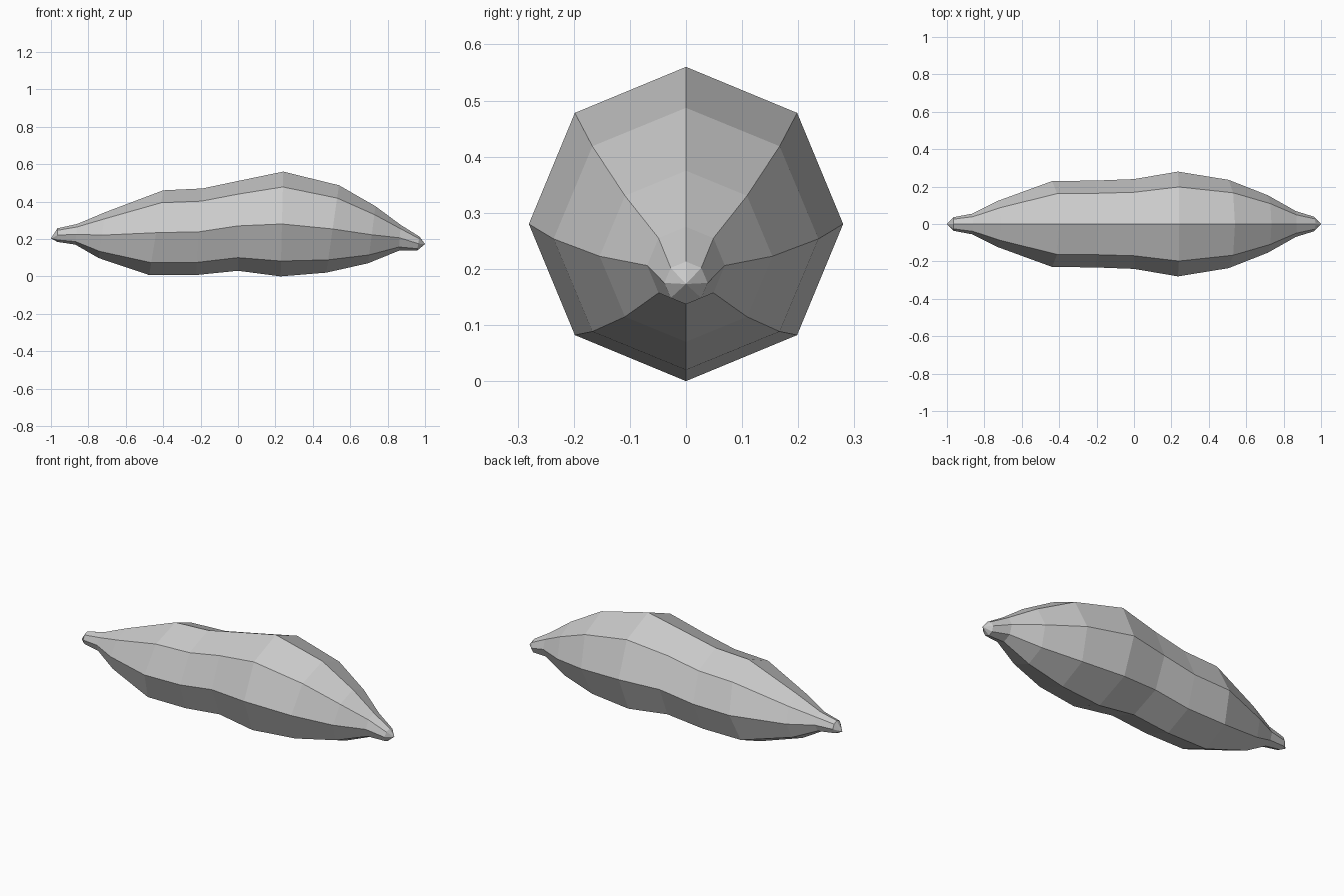
import bpy, bmesh
from math import sin, cos, pi
from mathutils import Vector

if "Cube" in bpy.data.objects:
    bpy.data.objects.remove(bpy.data.objects["Cube"])

SIDES = 8

# tilted rings along the body: top x, top z, bottom x, bottom z
RINGS = [
    (-0.965, 0.257, -0.965, 0.184),
    (-0.86, 0.28, -0.87, 0.17),
    (-0.71, 0.343, -0.745, 0.098),
    (-0.40, 0.46, -0.475, 0.007),
    (-0.19, 0.47, -0.225, 0.007),
    (0.0, 0.51, 0.0, 0.03),
    (0.242, 0.56, 0.228, 0.0),
    (0.54, 0.487, 0.472, 0.02),
    (0.735, 0.375, 0.695, 0.07),
    (0.87, 0.275, 0.86, 0.137),
    (0.97, 0.213, 0.957, 0.137),
]
TIPS = (-1.0, 0.203), (1.0, 0.173)

bm = bmesh.new()

# octagonal cross-sections
loops = []
for tx, tz, bx, bz in RINGS:
    top, bottom = Vector((tx, 0, tz)), Vector((bx, 0, bz))
    centre, up = (top + bottom) / 2, (top - bottom) / 2
    side = Vector((0, up.length, 0))
    loops.append([bm.verts.new(centre + up * cos(2 * pi * i / SIDES)
                               + side * sin(2 * pi * i / SIDES))
                  for i in range(SIDES)])

# skin between neighbouring rings
for a, b in zip(loops, loops[1:]):
    for i in range(SIDES):
        j = (i + 1) % SIDES
        bm.faces.new((a[i], a[j], b[j], b[i]))

# pointed ends
for loop, (x, z) in zip((loops[0], loops[-1]), TIPS):
    tip = bm.verts.new((x, 0, z))
    for i in range(SIDES):
        bm.faces.new((loop[i], loop[(i + 1) % SIDES], tip))

bmesh.ops.recalc_face_normals(bm, faces=bm.faces)
mesh = bpy.data.meshes.new("sweet_potato")
bm.to_mesh(mesh)
bm.free()
bpy.context.collection.objects.link(bpy.data.objects.new("sweet_potato", mesh))
